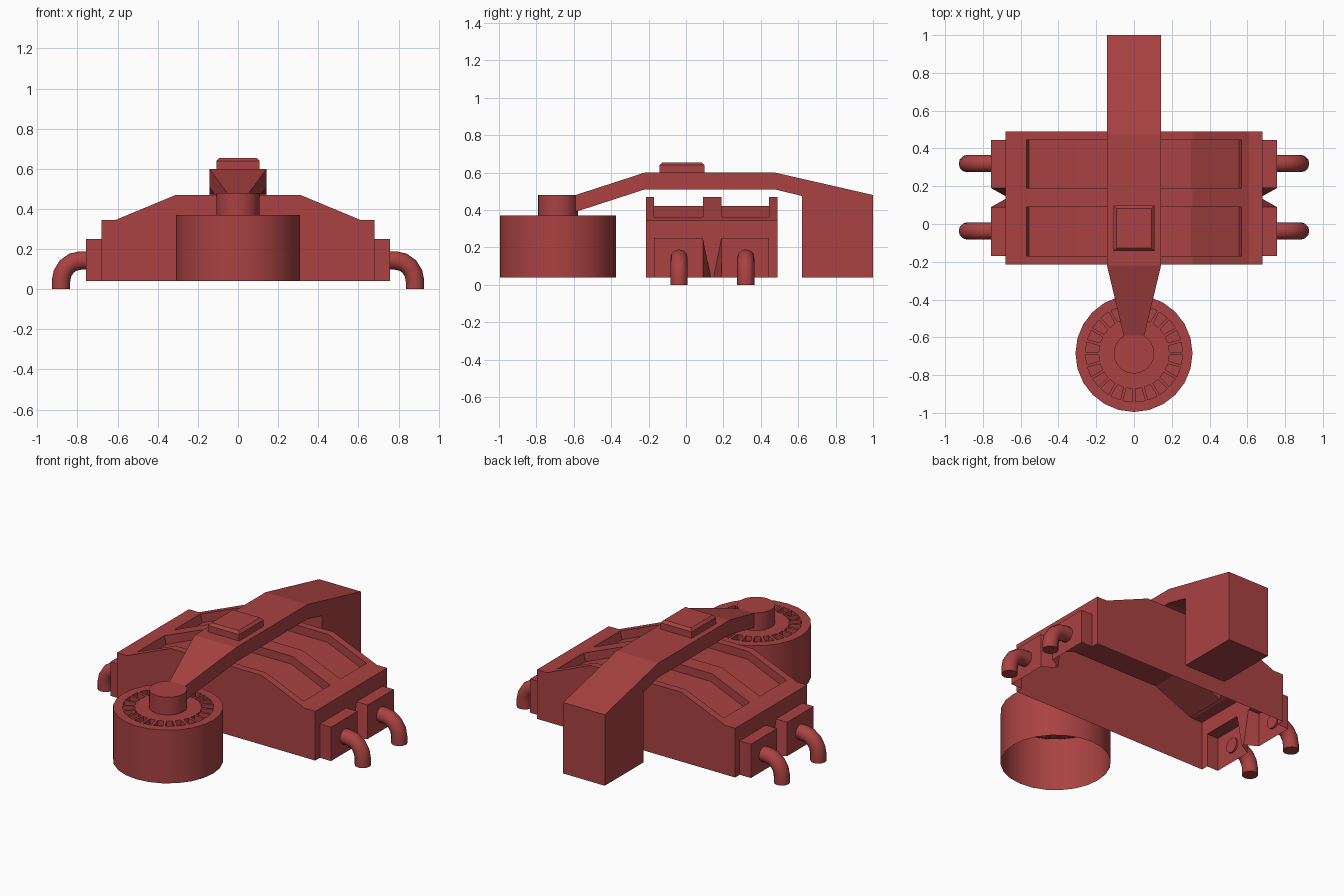
import bpy, bmesh, math
from mathutils import Vector

if "Cube" in bpy.data.objects:
    bpy.data.objects.remove(bpy.data.objects["Cube"])

red = bpy.data.materials.new("brick_red")
red.use_nodes = True
red.diffuse_color = (0.40, 0.054, 0.054, 1)
red.node_tree.nodes["Principled BSDF"].inputs["Base Color"].default_value = red.diffuse_color

FLOOR = 0.04


def finish(bm, name, smooth=False):
    bmesh.ops.recalc_face_normals(bm, faces=bm.faces)
    mesh = bpy.data.meshes.new(name)
    bm.to_mesh(mesh)
    bm.free()
    mesh.materials.append(red)
    obj = bpy.data.objects.new(name, mesh)
    bpy.context.collection.objects.link(obj)
    if smooth:
        shade(obj)
    return obj


def shade(obj):
    bpy.ops.object.select_all(action='DESELECT')
    obj.select_set(True)
    bpy.context.view_layer.objects.active = obj
    bpy.ops.object.shade_smooth_by_angle(angle=math.radians(35))


def push(bm, faces, offset):
    """Extrude a face region, drop the old faces and return the new vertices."""
    out = bmesh.ops.extrude_face_region(bm, geom=faces)["geom"]
    old = [f for f in faces if f.is_valid]
    if old:
        bmesh.ops.delete(bm, geom=old, context='FACES')
    verts = [v for v in out if isinstance(v, bmesh.types.BMVert)]
    bmesh.ops.translate(bm, verts=verts, vec=offset)
    return verts


# Body: open-bottomed shell with two sunken channels and end sockets
half = [(0.68, 0.345), (0.61, 0.345), (0.57, 0.362), (0.31, 0.47)]
profile = [(-x, z) for x, z in half] + half[::-1]
rows = [-0.215, -0.17, 0.09, 0.19, 0.445, 0.49]


def in_window(y):
    return rows[1] < y < rows[2] or rows[3] < y < rows[4]


bm = bmesh.new()
grid = [[bm.verts.new((x, y, z)) for x, z in profile] for y in rows]
for a, b in zip(grid, grid[1:]):
    for i in range(len(profile) - 1):
        bm.faces.new((a[i], a[i + 1], b[i + 1], b[i]))
rim = [e for e in bm.edges if e.is_boundary]
channels = [f for f in bm.faces if in_window(f.calc_center_median().y)
            and abs(f.calc_center_median().x) < 0.57]
# skirt walls in two bands
for level in (0.25, FLOOR):
    out = bmesh.ops.extrude_edge_only(bm, edges=rim)["geom"]
    for v in out:
        if isinstance(v, bmesh.types.BMVert):
            v.co.z = level
    rim = [e for e in out if isinstance(e, bmesh.types.BMEdge)]
# sunken channels
for v in push(bm, channels, Vector((0, 0, -0.05))):
    v.co.x *= 0.975
# end sockets, with slanted cheeks between each pair
for side in (-1, 1):
    ends = [f for f in bm.faces
            if all(abs(v.co.x - side * 0.68) < 1e-4 and v.co.z < 0.26 for v in f.verts)
            and in_window(f.calc_center_median().y)]
    push(bm, ends, Vector((side * 0.077, 0, 0)))
for v in bm.verts:
    if v.co.z < 0.05 and abs(abs(v.co.x) - 0.68) < 1e-3:
        if abs(v.co.y - rows[2]) < 1e-3 or abs(v.co.y - rows[3]) < 1e-3:
            v.co.y = 0.14 + (v.co.y - 0.14) * 0.15
under = [f for f in bm.faces if all(v.co.z < 0.05 for v in f.verts)]
bmesh.ops.delete(bm, geom=under, context='FACES')
finish(bm, "body")

# Arm: side profile extruded across x, narrowing at the front
side_profile = [(-0.59, 0.48), (-0.22, 0.6), (0.475, 0.6), (1, 0.48), (1, FLOOR),
                (0.62, FLOOR), (0.62, 0.475), (0.475, 0.51), (-0.22, 0.51), (-0.59, 0.39)]
bm = bmesh.new()
loops = []
for side in (-1, 1):
    loops.append([bm.verts.new((side * (0.055 if y < -0.5 else 0.143), y, z))
                  for y, z in side_profile])
n = len(side_profile)
# caps follow the three sections so every cap face stays planar
for loop in loops:
    for ids in ((0, 1, 8, 9), (1, 2, 7, 8), (2, 3, 6, 7), (3, 4, 5, 6)):
        bm.faces.new([loop[i] for i in ids])
for i in range(n):
    j = (i + 1) % n
    bm.faces.new((loops[0][i], loops[0][j], loops[1][j], loops[1][i]))
bmesh.ops.dissolve_limit(bm, angle_limit=0.01, verts=bm.verts, edges=bm.edges)
finish(bm, "arm")

# Raised pad with a chamfered top
bm = bmesh.new()
bmesh.ops.create_cube(bm, size=1)
for v in bm.verts:
    top = v.co.z > 0
    v.co = Vector((v.co.x * 0.215, -0.022 + v.co.y * 0.24, 0.655 if top else 0.595))
top_edges = [e for e in bm.edges if all(v.co.z > 0.64 for v in e.verts)]
bmesh.ops.bevel(bm, geom=top_edges, offset=0.015, segments=1, affect='EDGES')
finish(bm, "top_pad")

# Drum: open-bottomed cup with a ring of sunken slots
SIDES, DRUM_Y = 24, -0.685


def ring(bm, radius, z):
    return [bm.verts.new((radius * math.cos(a), DRUM_Y + radius * math.sin(a), z))
            for a in (math.tau * i / SIDES for i in range(SIDES))]


bm = bmesh.new()
rings = [ring(bm, r, z) for r, z in ((0.31, FLOOR), (0.31, 0.37), (0.265, 0.37), (0.18, 0.37))]
slots = []
for k, (a, b) in enumerate(zip(rings, rings[1:])):
    for i in range(SIDES):
        j = (i + 1) % SIDES
        f = bm.faces.new((a[i], a[j], b[j], b[i]))
        if k == 2:
            slots.append(f)
bm.faces.new(rings[-1])
bm.normal_update()
bmesh.ops.inset_individual(bm, faces=slots, thickness=0.011)
push(bm, slots, Vector((0, 0, -0.03)))
finish(bm, "drum", smooth=True)

# Hub joining the drum to the arm
bm = bmesh.new()
bmesh.ops.create_cone(bm, cap_ends=True, segments=SIDES, radius1=0.107, radius2=0.107, depth=0.115)
bmesh.ops.translate(bm, verts=bm.verts, vec=(0, DRUM_Y, 0.4225))
finish(bm, "hub", smooth=True)

# Bent pipes, two on each end
for side, label in ((1, "left"), (-1, "right")):
    for y, place in ((-0.037, "front"), (0.32, "back")):
        path = [(0.745, 0.143)]
        for i in range(5):
            a = math.pi / 2 * i / 4
            path.append((0.785 + 0.097 * math.sin(a), 0.04 + 0.103 * math.cos(a)))
        path.append((0.882, 0))
        curve = bpy.data.curves.new("pipe", 'CURVE')
        curve.dimensions = '3D'
        curve.bevel_depth = 0.046
        curve.bevel_resolution = 4
        curve.use_fill_caps = True
        spline = curve.splines.new('POLY')
        spline.points.add(len(path) - 1)
        for p, (x, z) in zip(spline.points, path):
            p.co = (side * x, y, z, 1)
        curve.materials.append(red)
        pipe = bpy.data.objects.new(f"{label}_{place}_pipe", curve)
        bpy.context.collection.objects.link(pipe)
        bpy.ops.object.select_all(action='DESELECT')
        pipe.select_set(True)
        bpy.context.view_layer.objects.active = pipe
        bpy.ops.object.convert(target='MESH')
        shade(bpy.context.view_layer.objects.active)
